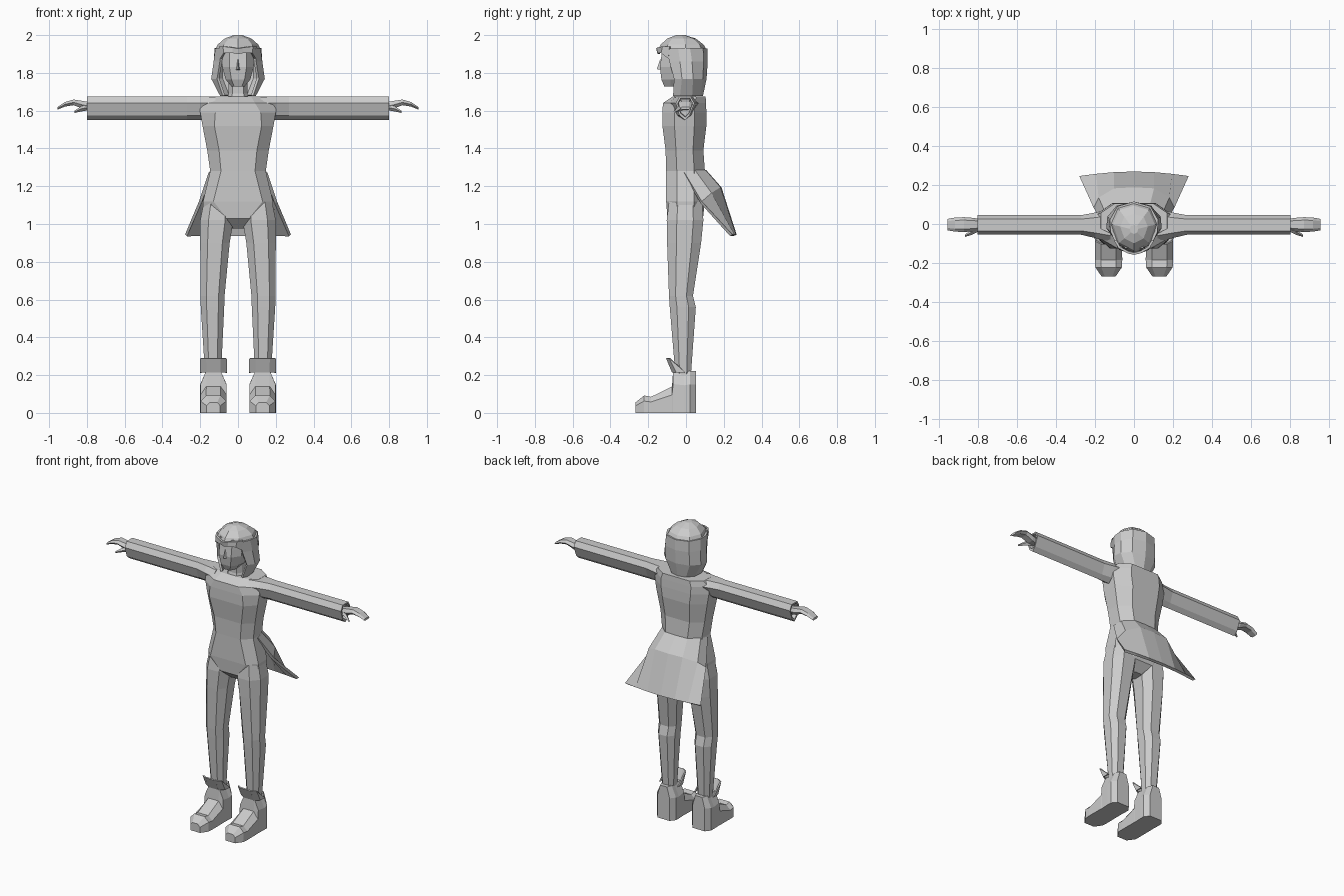
import bpy
import bmesh

GREY = bpy.data.materials.new("light_grey")
GREY.diffuse_color = (0.6, 0.6, 0.6, 1)


def build(name, rows, closed=True, caps=True, mirror=False, thick=0):
    """Skin a list of equal-length point rows into a flat shaded object."""
    bm = bmesh.new()
    vs = [[bm.verts.new(p) for p in row] for row in rows]
    n = len(vs[0])
    for a, b in zip(vs, vs[1:]):
        for i in range(n if closed else n - 1):
            j = (i + 1) % n
            bm.faces.new((a[i], a[j], b[j], b[i]))
    if closed and caps:
        bm.faces.new(vs[0])
        bm.faces.new(vs[-1])
    bmesh.ops.recalc_face_normals(bm, faces=bm.faces)
    me = bpy.data.meshes.new(name)
    bm.to_mesh(me)
    bm.free()
    me.materials.append(GREY)
    ob = bpy.data.objects.new(name, me)
    bpy.context.collection.objects.link(ob)
    if thick:
        m = ob.modifiers.new("thickness", 'SOLIDIFY')
        m.thickness = thick
        m.offset = 0
    if mirror:
        m = ob.modifiers.new("both_sides", 'MIRROR')
        m.use_mirror_merge = False
    return ob


def sym(half, cx=0):
    """Mirror a half row about x = cx; points on the centre are not doubled."""
    other = [(-x, y, z) for x, y, z in reversed(half) if abs(x) > 1e-6]
    return [(x + cx, y, z) for x, y, z in list(half) + other]


def octo(z, f, w, b, yf, yb, cx=0):
    """Eight-sided ring: front, side and back half widths, front and back depth."""
    c = (yf + yb) / 2
    return sym([(f, yf, z), (w, c + (yf - c) * .45, z),
                (w, c + (yb - c) * .45, z), (b, yb, z)], cx)


# Torso
build("torso", [octo(*r) for r in (
    (0.975, .02, .04, .02, -.04, .04),
    (1.03, .06, .18, .07, -.098, .09),
    (1.12, .13, .185, .11, -.105, .10),
    (1.28, .09, .147, .08, -.105, .10),
    (1.39, .10, .163, .09, -.108, .092),
    (1.52, .125, .188, .10, -.125, .108),
    (1.59, .12, .20, .11, -.125, .108),
    (1.64, .09, .20, .11, -.122, .106),
    (1.675, .07, .17, .10, -.07, .104))])

# Neck
build("neck", [octo(*r) for r in (
    (1.62, .04, .065, .04, -.08, .06),
    (1.69, .03, .05, .03, -.06, .05),
    (1.78, .03, .05, .03, -.06, .05))])

# Head with tapered jaw
build("head", [octo(*r) for r in (
    (1.728, .02, .035, .03, -.115, .0),
    (1.765, .035, .065, .05, -.13, .04),
    (1.83, .045, .083, .06, -.138, .06),
    (1.875, .045, .086, .06, -.132, .07),
    (1.94, .045, .08, .06, -.125, .07))])

# Nose
build("nose", [
    [(-.014, -.13, 1.815), (0, -.155, 1.82), (.014, -.13, 1.815)],
    [(-.004, -.128, 1.87), (0, -.137, 1.87), (.004, -.128, 1.87)]])

# Hair crown
crown = [(0, -.148), (.085, -.105), (.122, 0), (.085, .085), (0, .11)]
build("hair_crown", [
    sym([(x * s, -.03 + (y + .03) * s, z) for x, y in crown])
    for z, s in ((1.92, 1), (1.95, .88), (1.982, .58), (2.0, .18))])

# Fringe band over the brow
build("hair_fringe", [
    sym([(.09, -.09, 1.875), (.072, -.128, 1.905), (.025, -.142, 1.905), (0, -.145, 1.9)]),
    sym([(.095, -.085, 1.94), (.075, -.12, 1.94), (.03, -.145, 1.935), (0, -.152, 1.93)])],
    closed=False, thick=.012)

# Hair hanging around sides and back
hair_rows = (
    (1.93, ((.085, -.10), (.113, -.04), (.117, .02), (.08, .085), (0, .108))),
    (1.86, ((.09, -.085), (.122, -.03), (.122, .03), (.085, .088), (0, .108))),
    (1.77, ((.105, -.06), (.135, -.02), (.13, .035), (.085, .083), (0, .102))),
    (1.68, ((.075, -.065), (.088, -.03), (.083, .03), (.05, .07), (0, .083))))
build("hair_sides", [sym([(x, y, z) for x, y in pts]) for z, pts in hair_rows],
      closed=False, thick=.014)

# Sleeves, hollow at the cuff
section = ((-.035, .045), (.025, .045), (.045, .01), (.02, -.055),
           (-.005, -.08), (-.035, -.055), (-.055, .01))
build("sleeve", [
    [(x, y * sy, 1.63 + z * sz) for y, z in section]
    for x, sy, sz in ((.12, 1.7, .95), (.2, 1.3, 1), (.27, 1, 1),
                      (.8, 1, 1), (.8, .8, .8), (.775, .75, .75))], mirror=True)

# Hands
build("hand", [
    [(x, -.003 + y * hy, zc + z * hz) for y, z in
     ((-1, 0), (-.6, 1), (.6, 1), (1, 0), (.6, -1), (-.6, -1))]
    for x, zc, hy, hz in ((.77, 1.622, .024, .02), (.82, 1.63, .034, .021),
                          (.87, 1.644, .038, .015), (.915, 1.634, .036, .012),
                          (.955, 1.613, .029, .007))], mirror=True)

# Thumbs
build("thumb", [
    [(x, y - r, z), (x, y, z + r), (x, y + r, z), (x, y, z - r)]
    for x, y, z, r in ((.79, -.02, 1.618, .016), (.83, -.042, 1.61, .014),
                       (.865, -.06, 1.594, .006))], mirror=True)

# Coat tail flaring to the back
build("coat_tail", [sym(r) for r in (
    [(.147, -.01, 1.27), (.135, .045, 1.28), (.08, .097, 1.28), (0, .10, 1.28)],
    [(.2, .08, 1.115), (.175, .13, 1.16), (.1, .175, 1.19), (0, .18, 1.19)],
    [(.275, .24, .94), (.19, .25, .94), (.1, .257, .94), (0, .26, .94)])],
    closed=False, thick=.018)

# Legs
build("leg", [octo(z, hw * .5, hw, hw * .5, yf, yb, cx) for z, cx, hw, yf, yb in (
    (1.12, .105, .075, -.09, .085),
    (1.02, .112, .088, -.102, .092),
    (.90, .122, .078, -.10, .08),
    (.62, .135, .064, -.09, .037),
    (.56, .135, .062, -.086, .052),
    (.20, .132, .042, -.056, .026))], mirror=True)

# Boots, skinned from heel to toe
build("boot", [
    sym([(hw, y, 0), (hw, y, top * .68), (hw * .55, y, top)], .13)
    for y, top, hw in ((.052, .222, .045), (.02, .222, .07), (-.01, .215, .07),
                       (-.068, .225, .068), (-.074, .14, .069), (-.185, .085, .07),
                       (-.222, .092, .068), (-.268, .055, .036))], mirror=True)

# Flared cuff flap at the front of each boot
build("boot_cuff", [sym(r, .13) for r in (
    [(.068, -.005, .212), (.068, -.05, .215), (.035, -.07, .215)],
    [(.068, -.012, .222), (.068, -.085, .288), (.038, -.102, .29)])],
    closed=False, thick=.008, mirror=True)

# Closing strip across the front of the cuff
build("boot_cuff_front", [
    [(.13 - .035, -.07, .215), (.13 + .035, -.07, .215)],
    [(.13 - .038, -.102, .29), (.13 + .038, -.102, .29)]],
    closed=False, thick=.008, mirror=True)
